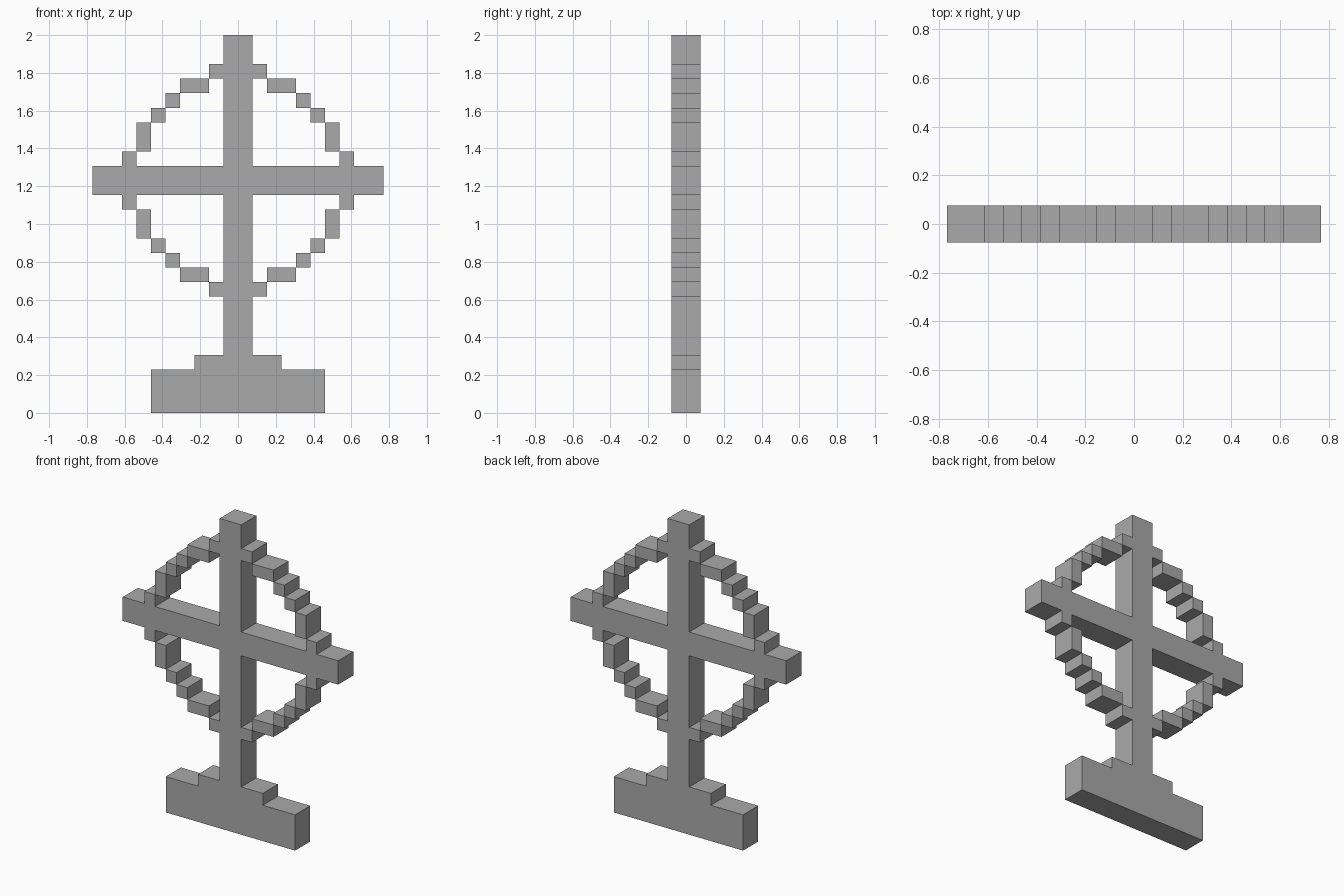
import bpy
import bmesh

cube = bpy.data.objects.get("Cube")
if cube:
    bpy.data.objects.remove(cube, do_unlink=True)

UNIT = 2 / 26      # the block size everything snaps to
MID = 16           # height of the crossbar centre, in blocks

stone = bpy.data.materials.new("grey_stone")
stone.use_nodes = True
GREY = (0.4, 0.4, 0.4, 1)
stone.diffuse_color = GREY
stone.node_tree.nodes["Principled BSDF"].inputs["Base Color"].default_value = GREY


def extrude_outline(name, outline):
    """Closed x-z outline in blocks, made into a slab two blocks thick."""
    bm = bmesh.new()
    face = bm.faces.new([bm.verts.new((x * UNIT, -UNIT, z * UNIT)) for x, z in outline])
    result = bmesh.ops.extrude_face_region(bm, geom=[face])
    moved = [v for v in result["geom"] if isinstance(v, bmesh.types.BMVert)]
    bmesh.ops.translate(bm, verts=moved, vec=(0, 2 * UNIT, 0))
    bmesh.ops.recalc_face_normals(bm, faces=bm.faces)
    mesh = bpy.data.meshes.new(name)
    bm.to_mesh(mesh)
    bm.free()
    mesh.materials.append(stone)
    obj = bpy.data.objects.new(name, mesh)
    bpy.context.collection.objects.link(obj)


# Stepped base, shaft, crossbar and the ring's stubs as one solid outline
half = [(6, 0), (6, 3), (3, 3), (3, 4), (1, 4),
        (1, 8), (2, 8), (2, 9), (1, 9), (1, 15),
        (7, 15), (7, 14), (8, 14), (8, 15), (10, 15),
        (10, 17), (8, 17), (8, 18), (7, 18), (7, 17),
        (1, 17), (1, 23), (2, 23), (2, 24), (1, 24), (1, 26)]
extrude_outline("cross_and_base", half + [(-x, z) for x, z in reversed(half)])

# Ring blocks of one quarter: x range, then height range above the crossbar centre
quarter = [(2, 4, 6, 7), (4, 5, 5, 6), (5, 6, 4, 5), (6, 7, 2, 4)]
for side, sx in (("left", 1), ("right", -1)):
    for level, sz in (("upper", 1), ("lower", -1)):
        for i, (x0, x1, z0, z1) in enumerate(quarter, 1):
            corners = [(x0, z0), (x1, z0), (x1, z1), (x0, z1)]
            extrude_outline(f"ring_{level}_{side}_{i}",
                            [(sx * x, MID + sz * z) for x, z in corners])
